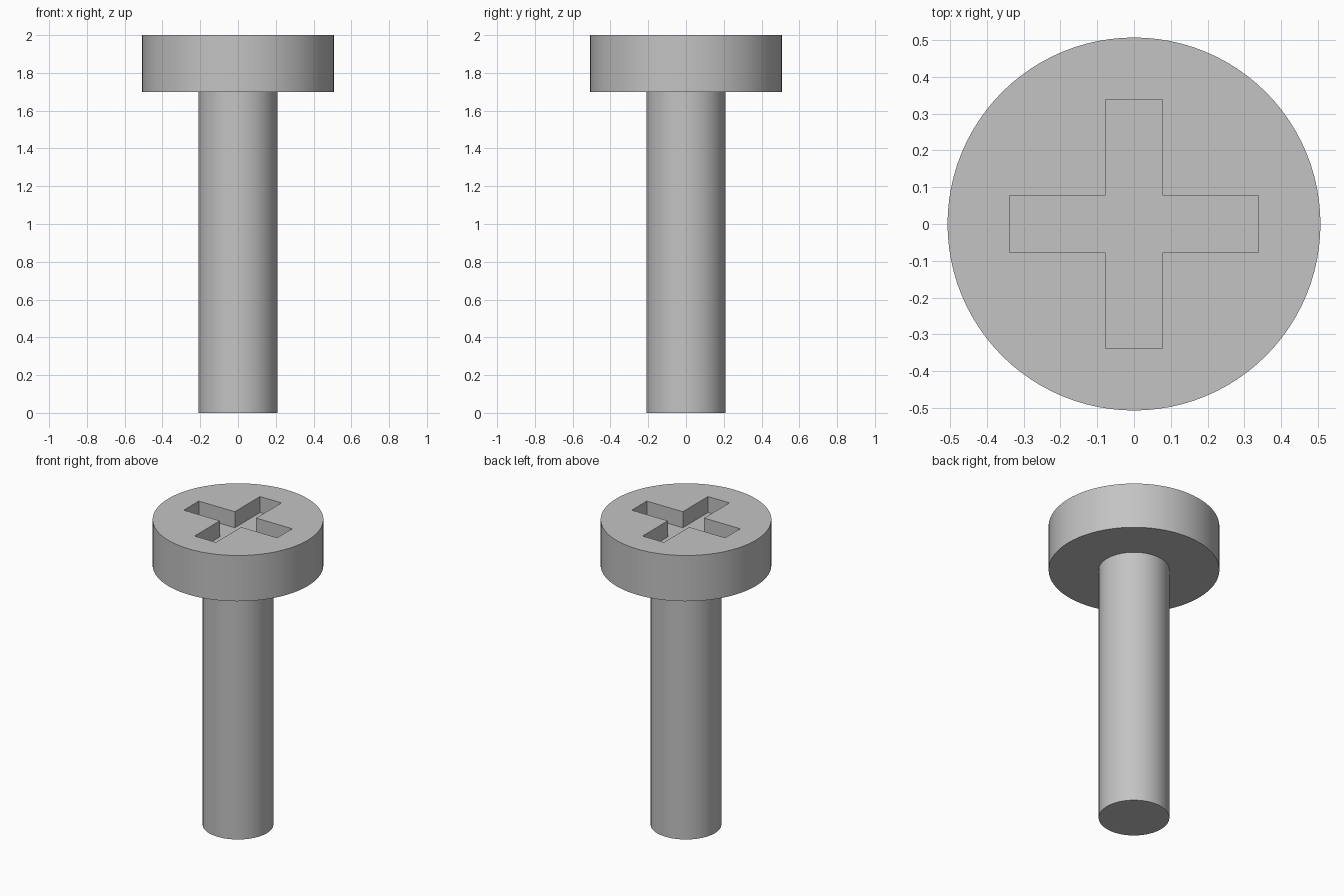
import bpy
import math

cube = bpy.data.objects.get("Cube")
if cube:
    bpy.data.objects.remove(cube, do_unlink=True)

HEAD_RADIUS, HEAD_BOTTOM, TOP = 0.507, 1.7, 2.0
SHAFT_RADIUS = 0.21
SLOT_LENGTH, SLOT_WIDTH, SLOT_DEPTH = 0.677, 0.155, 0.105

# Plain grey metal
metal = bpy.data.materials.new("grey metal")
metal.use_nodes = True
grey = (0.55, 0.55, 0.55, 1)
metal.diffuse_color = grey
metal.node_tree.nodes["Principled BSDF"].inputs["Base Color"].default_value = grey


def cylinder(name, radius, bottom, top):
    bpy.ops.mesh.primitive_cylinder_add(
        vertices=96, radius=radius, depth=top - bottom,
        location=(0, 0, (bottom + top) / 2))
    obj = bpy.context.object
    obj.name = name
    obj.data.materials.append(metal)
    return obj


def cut_slot(target, size_x, size_y):
    """Cut a box-shaped slot down into the top of the target."""
    bpy.ops.mesh.primitive_cube_add(size=1, location=(0, 0, TOP))
    cutter = bpy.context.object
    cutter.name = "slot_cutter"
    cutter.scale = (size_x, size_y, SLOT_DEPTH * 2)
    cutter.hide_render = True
    cutter.data.materials.append(metal)
    bpy.context.view_layer.objects.active = target
    mod = target.modifiers.new("slot", "BOOLEAN")
    mod.operation = "DIFFERENCE"
    mod.solver = "EXACT"
    mod.object = cutter
    bpy.ops.object.modifier_apply(modifier=mod.name)
    bpy.data.objects.remove(cutter, do_unlink=True)


# Shaft, reaching a little way into the head but not into the slots
shaft = cylinder("shaft", SHAFT_RADIUS, 0, HEAD_BOTTOM + 0.05)

# Head with a cross recess made of two crossing slots
head = cylinder("head", HEAD_RADIUS, HEAD_BOTTOM, TOP)
cut_slot(head, SLOT_LENGTH, SLOT_WIDTH)
cut_slot(head, SLOT_WIDTH, SLOT_LENGTH)

# Round sides smooth, rims and slot edges sharp
for obj in (shaft, head):
    bpy.ops.object.select_all(action="DESELECT")
    obj.select_set(True)
    bpy.context.view_layer.objects.active = obj
    bpy.ops.object.shade_smooth_by_angle(angle=math.radians(30))
